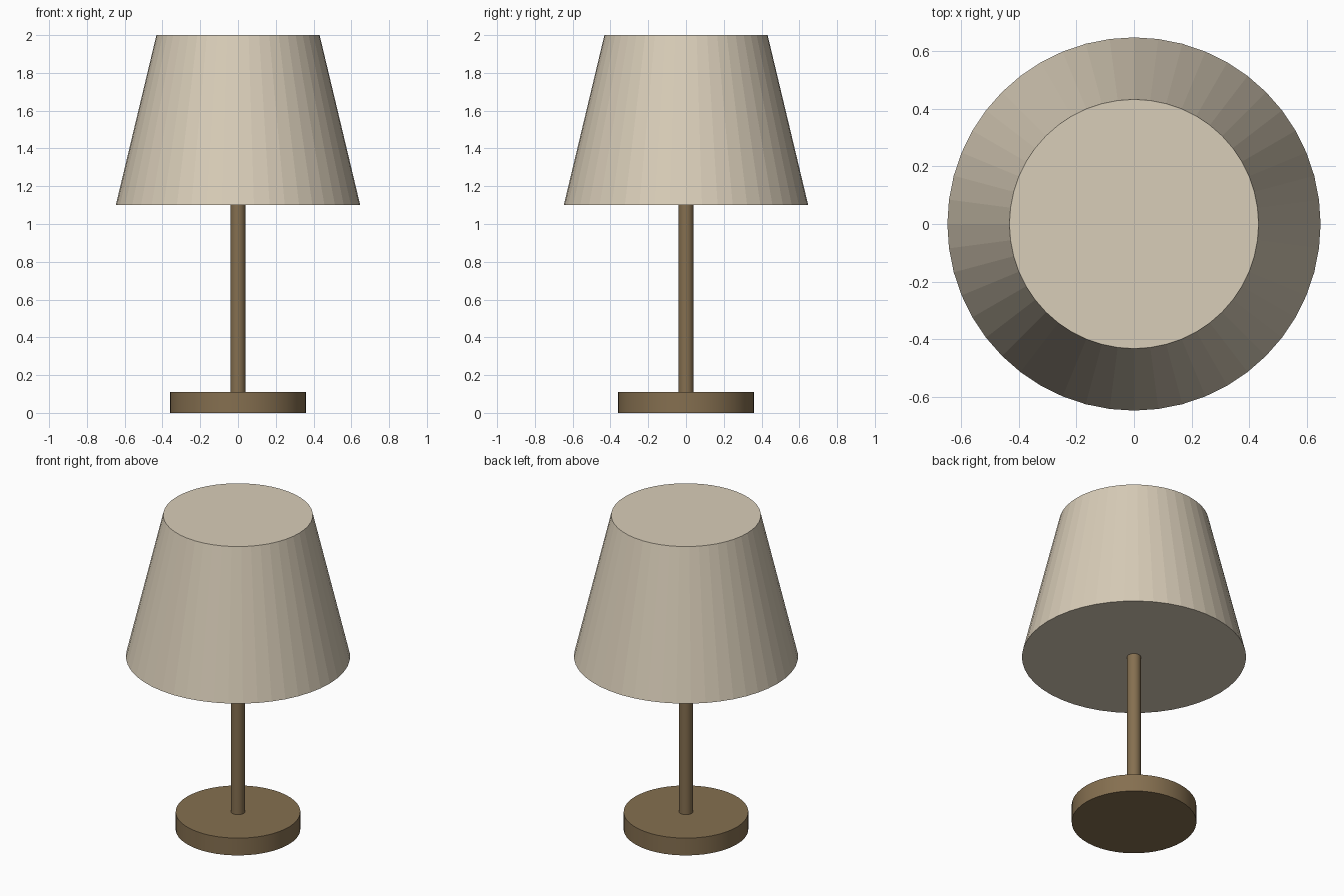
import bpy
import math

if "Cube" in bpy.data.objects:
    bpy.data.objects.remove(bpy.data.objects["Cube"])


def material(name, rgb):
    mat = bpy.data.materials.new(name)
    mat.diffuse_color = (*rgb, 1.0)
    mat.use_nodes = True
    mat.node_tree.nodes["Principled BSDF"].inputs["Base Color"].default_value = mat.diffuse_color
    return mat


def turned_part(name, r_bottom, r_top, z_bottom, z_top, sides, mat, smooth):
    """Closed vertical cylinder or cone section between two heights."""
    bpy.ops.mesh.primitive_cone_add(
        vertices=sides, radius1=r_bottom, radius2=r_top,
        depth=z_top - z_bottom, location=(0, 0, (z_bottom + z_top) / 2))
    obj = bpy.context.object
    obj.name = obj.data.name = name
    obj.data.materials.append(mat)
    if smooth:
        bpy.ops.object.shade_smooth_by_angle(angle=math.radians(35))
    return obj


wood = material("wood", (0.235, 0.16, 0.08))
fabric = material("fabric", (0.69, 0.61, 0.48))

# Round foot
turned_part("base", 0.36, 0.36, 0.0, 0.11, 48, wood, True)
# Slim stem, tucked slightly into foot and shade
turned_part("stem", 0.04, 0.04, 0.10, 1.12, 24, wood, True)
# Tapered, faceted, closed shade
turned_part("lampshade", 0.647, 0.432, 1.10, 2.0, 48, fabric, False)
